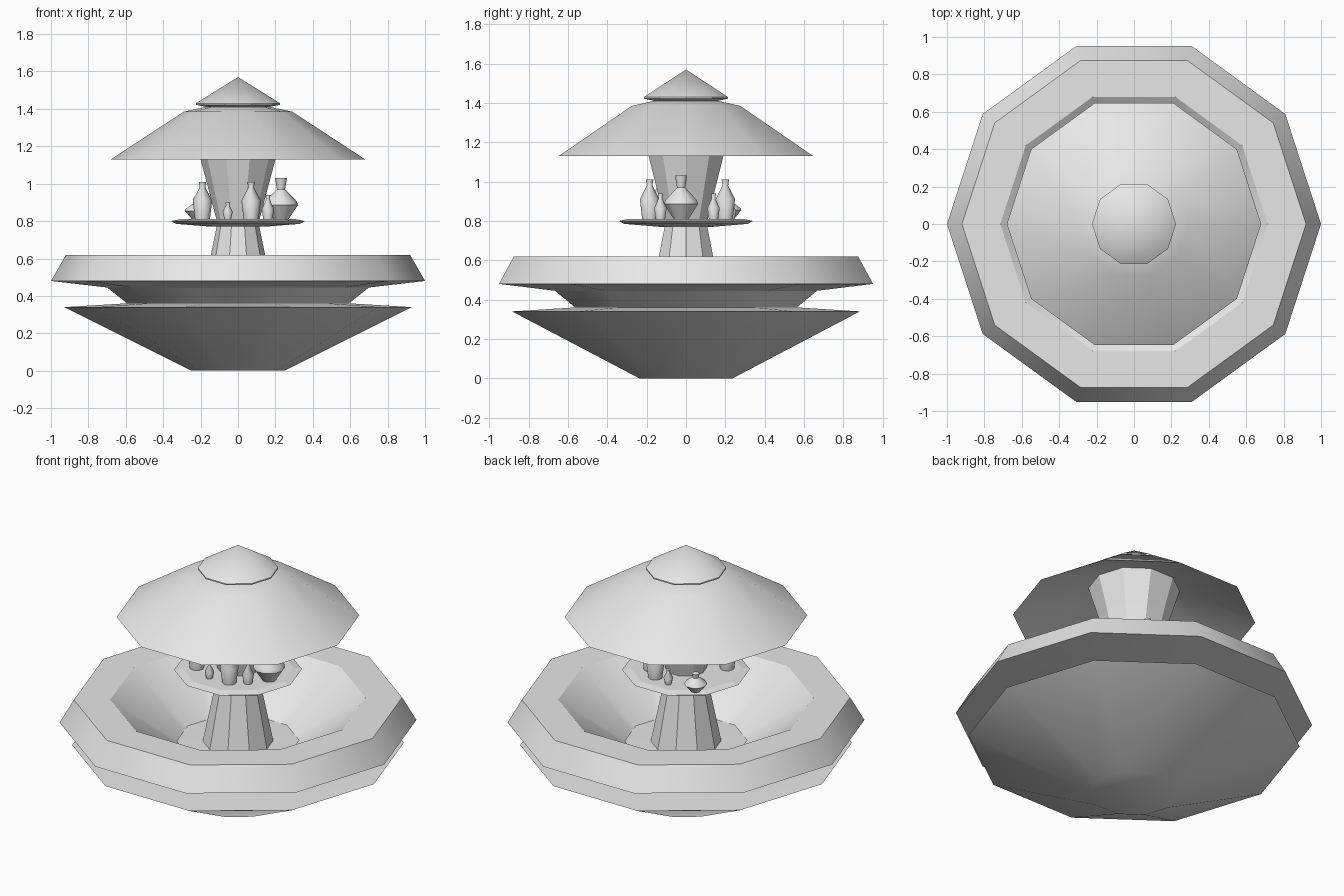
import bpy, bmesh, math

cube = bpy.data.objects.get("Cube")
if cube:
    bpy.data.objects.remove(cube, do_unlink=True)

stone = bpy.data.materials.new("pale_grey")
stone.use_nodes = True
grey = (0.8, 0.8, 0.8, 1)
stone.diffuse_color = grey
stone.node_tree.nodes["Principled BSDF"].inputs["Base Color"].default_value = grey


def lathe(name, profile, sides=10, smooth=35, place=(0, 0, 0)):
    """Turn a list of (radius, height) points, bottom outside first, around z."""
    bm = bmesh.new()
    rings = []
    for r, z in profile:
        if r == 0:
            rings.append([bm.verts.new((0, 0, z))] * sides)
        else:
            rings.append([bm.verts.new((r * math.cos(a), r * math.sin(a), z))
                          for a in (math.tau * i / sides for i in range(sides))])
    for low, high in zip(rings, rings[1:]):
        for i in range(sides):
            j = (i + 1) % sides
            corners = list(dict.fromkeys((low[i], low[j], high[j], high[i])))
            bm.faces.new(corners)
    # Close open ends with flat polygons
    if profile[0][0]:
        bm.faces.new(list(reversed(rings[0])))
    if profile[-1][0]:
        bm.faces.new(rings[-1])
    bmesh.ops.recalc_face_normals(bm, faces=bm.faces)
    mesh = bpy.data.meshes.new(name)
    bm.to_mesh(mesh)
    bm.free()
    mesh.materials.append(stone)
    if smooth:
        mesh.shade_smooth()
        mesh.set_sharp_from_angle(angle=math.radians(smooth))
    else:
        mesh.shade_flat()
    obj = bpy.data.objects.new(name, mesh)
    obj.location = place
    bpy.context.collection.objects.link(obj)
    return obj


# Lower dish with its shallow sloping top
lathe("lower_dish", [(0.25, 0), (0.93, 0.34), (0.6, 0.36)])

# Flared basin: neck, overhanging rim, and deep inner wall
lathe("basin", [(0.58, 0.35), (0.7, 0.445), (1.0, 0.48), (0.92, 0.62),
                (0.715, 0.62), (0.2, 0.26)], smooth=32)

# Waisted column carrying the table and the roof
lathe("column", [(0.22, 0.25), (0.145, 0.62), (0.11, 0.79), (0.2, 1.13),
                 (0.26, 1.33)], smooth=0)

# Thin bevelled table
lathe("table", [(0.14, 0.77), (0.33, 0.785), (0.358, 0.8), (0.31, 0.81)], smooth=0)

# Hollow roof, stepped collar and pointed cap
lathe("roof", [(0.25, 1.32), (0.68, 1.13), (0.29, 1.385), (0.15, 1.415)])
lathe("roof_cap", [(0.12, 1.4), (0.225, 1.422), (0.225, 1.43), (0, 1.57)])

# Bottles: one outline per kind, in real size above the table
TABLE_TOP = 0.81
outlines = {
    "tall_bottle": [(0.04, 0), (0.052, 0.1), (0.015, 0.17), (0.02, 0.2)],
    "slim_bottle": [(0.025, 0), (0.033, 0.055), (0.01, 0.105), (0.013, 0.13)],
    "small_bottle": [(0.018, 0), (0.027, 0.04), (0.009, 0.075), (0.012, 0.09)],
    "large_jar": [(0.04, 0), (0.09, 0.075), (0.085, 0.095), (0.022, 0.16), (0.032, 0.22)],
    "wide_jar": [(0.025, 0), (0.065, 0.045), (0.06, 0.055), (0.018, 0.085), (0.022, 0.11)],
}
spots = {
    "tall_bottle": [(0.07, -0.185), (-0.19, -0.13), (0.07, 0.2)],
    "slim_bottle": [(0.16, -0.13), (0.16, 0.14)],
    "small_bottle": [(-0.055, -0.2), (-0.04, 0.23)],
    "large_jar": [(0.23, -0.025)],
    "wide_jar": [(-0.22, 0.22)],
}
for kind, places in spots.items():
    for n, (x, y) in enumerate(places, 1):
        lathe(f"{kind}_{n}", outlines[kind], smooth=40, place=(x, y, TABLE_TOP))
